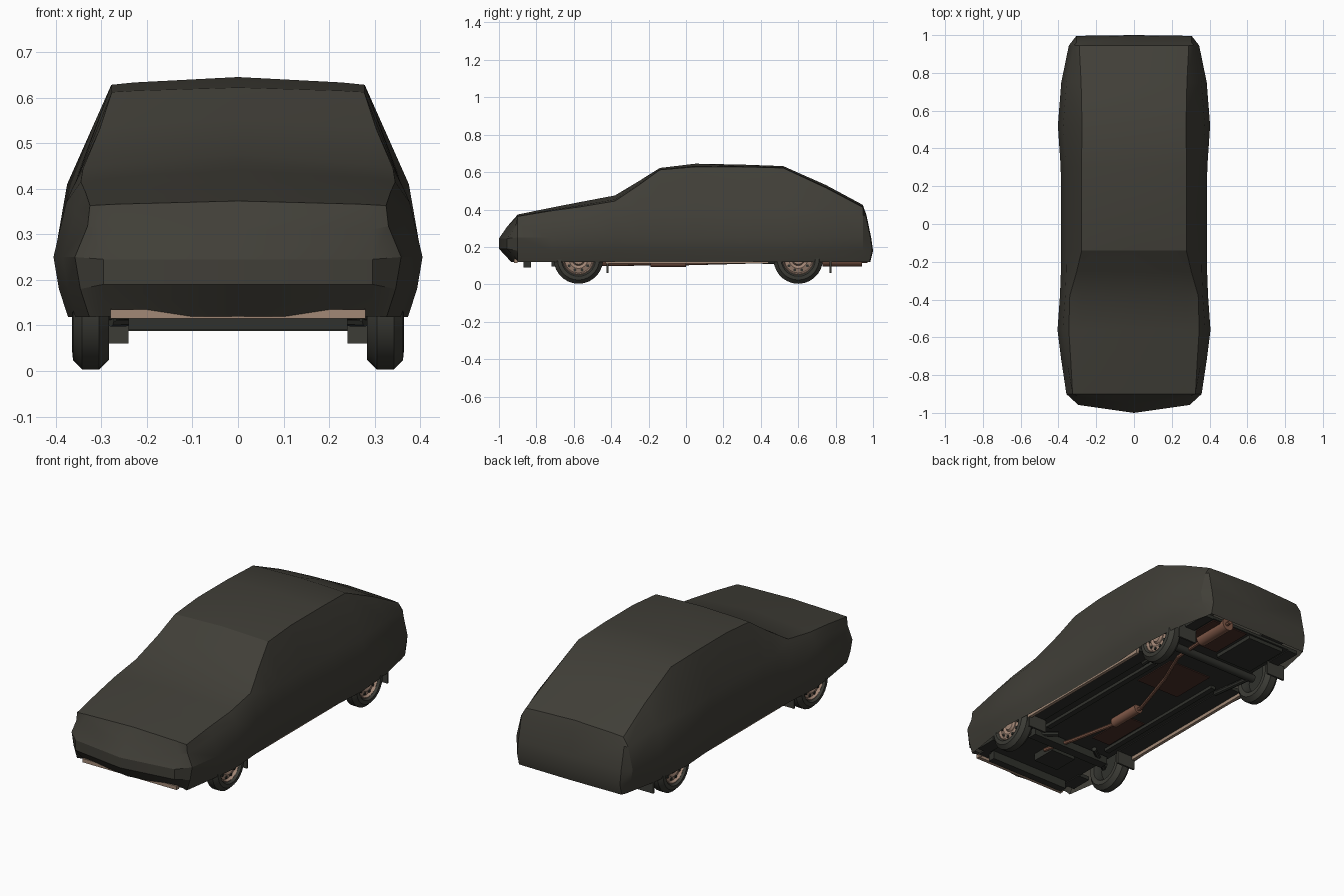
import bpy, bmesh, math
from mathutils import Vector, Matrix

if "Cube" in bpy.data.objects:
    bpy.data.objects.remove(bpy.data.objects["Cube"])


def mat(name, rgb):
    m = bpy.data.materials.new(name)
    m.diffuse_color = (*rgb, 1)
    m.use_nodes = True
    m.node_tree.nodes["Principled BSDF"].inputs["Base Color"].default_value = m.diffuse_color
    return m


COVER = mat("cover_cloth", (0.052, 0.049, 0.039))
TYRE = mat("tyre_rubber", (0.045, 0.045, 0.037))
RIM = mat("rim_metal", (0.36, 0.24, 0.18))
UNDER = mat("underbody_dark", (0.03, 0.031, 0.026))
RUST = mat("exhaust_rust", (0.22, 0.10, 0.065))
SILL = mat("sill_paint", (0.36, 0.25, 0.18))
SHIELD = mat("floor_red_brown", (0.07, 0.03, 0.022))


def finish(name, bm, material, angle=30):
    bmesh.ops.remove_doubles(bm, verts=bm.verts, dist=1e-4)
    bmesh.ops.recalc_face_normals(bm, faces=bm.faces)
    me = bpy.data.meshes.new(name)
    bm.to_mesh(me)
    bm.free()
    me.materials.append(material)
    ob = bpy.data.objects.new(name, me)
    bpy.context.collection.objects.link(ob)
    bpy.ops.object.select_all(action='DESELECT')
    ob.select_set(True)
    bpy.context.view_layer.objects.active = ob
    bpy.ops.object.shade_smooth_by_angle(angle=math.radians(angle))
    return ob


def mirror(ob):
    ob.modifiers.new("mirror", 'MIRROR').use_axis[0] = True
    return ob


def grid(bm, rows):
    vs = [[bm.verts.new(p) for p in r] for r in rows]
    for a, b in zip(vs, vs[1:]):
        for i in range(len(a) - 1):
            bm.faces.new((a[i], a[i + 1], b[i + 1], b[i]))


def box(name, lo, hi, material, both=False):
    bm = bmesh.new()
    bmesh.ops.create_cube(bm, size=1)
    for v in bm.verts:
        v.co = [lo[i] + (v.co[i] + 0.5) * (hi[i] - lo[i]) for i in range(3)]
    ob = finish(name, bm, material)
    return mirror(ob) if both else ob


def rod(name, a, b, r, material, segs=12, both=False):
    a, b = Vector(a), Vector(b)
    bm = bmesh.new()
    m = Matrix.Translation((a + b) / 2) @ (b - a).to_track_quat('Z', 'Y').to_matrix().to_4x4()
    bmesh.ops.create_cone(bm, cap_ends=True, segments=segs, radius1=r, radius2=r,
                          depth=(b - a).length, matrix=m)
    ob = finish(name, bm, material, 40)
    return mirror(ob) if both else ob


def lathe(name, profile, centre, material, segs=28):
    # profile of (x, radius), spun about the axle
    bm = bmesh.new()
    rows = []
    for i in range(segs + 1):
        t = 2 * math.pi * i / segs
        rows.append([(x, centre[1] + r * math.cos(t), centre[2] + r * math.sin(t))
                     for x, r in profile])
    grid(bm, rows)
    return mirror(finish(name, bm, material))


# cloth cover: half rings along y (y, top z, crease x, crease z, widest x)
stations = [
    (-.90, .373, .325, .363, .358), (-.72, .410, .335, .393, .385),
    (-.56, .441, .345, .415, .405), (-.38, .475, .340, .445, .392),
    (-.25, .553, .303, .532, .387), (-.14, .622, .277, .612, .386),
    (.05, .645, .278, .628, .386), (.30, .640, .278, .628, .388),
    (.52, .632, .275, .622, .403), (.75, .530, .280, .515, .385),
    (.945, .425, .290, .412, .345)]
rings = []
for y, zc, cx, cz, w in stations:
    bz = min(.41, cz - .045)
    rings.append([(0, y, zc), (.82 * cx, y, cz + .3 * (zc - cz)), (cx, y, cz),
                  (w - .028, y, bz), (w, y, .25), (w - .012, y, .18), (w - .032, y, .118)])


def end_panel(bm, ring, rows, corner, dy):
    grid(bm, [[ring[2], ring[1], ring[0]]] +
         [[ring[i + 3], (corner, y + dy, z), (0, y, z)] for i, (y, z) in enumerate(rows)])


bm = bmesh.new()
grid(bm, rings)
end_panel(bm, rings[0], [(-.955, .31), (-1.0, .245), (-1.0, .19), (-.935, .12)], .295, .042)
end_panel(bm, rings[-1], [(.965, .37), (.99, .25), (1.0, .18), (.985, .12)], .305, -.004)
mirror(finish("car_cover", bm, COVER, 26))

# wheels
for tag, y in (("front", -.575), ("rear", .60)):
    c = (0, y, .135)
    lathe(tag + "_tyre", [(.285, .085), (.283, .11), (.305, .132), (.342, .132),
                          (.362, .112), (.364, .092), (.352, .084)], c, TYRE)
    lathe(tag + "_rim", [(.285, .086), (.30, .075), (.325, .07), (.325, 0)], c, UNDER)
    lathe(tag + "_wheel_disc", [(.350, .087), (.354, .080), (.340, .074), (.348, .05),
                                (.342, .035), (.354, .028), (.356, 0)], c, RIM)
    for k in range(10):
        t = 2 * math.pi * k / 10
        p = (y + .061 * math.cos(t), .135 + .061 * math.sin(t))
        rod(tag + "_rim_hole", (.340, *p), (.3485, *p), .008, UNDER, 8, True)

# floor, closing panels and sills
box("floor_pan", (-.26, -.86, .135), (.26, .93, .15), UNDER)
box("inner_wheel_arch_roof", (.2, -.85, .27), (.34, .92, .28), UNDER, True)
box("side_floor", (.25, -.43, .13), (.34, .44, .15), UNDER, True)
box("rear_corner_floor", (.25, .76, .13), (.31, .93, .15), UNDER, True)
box("front_corner_floor", (.25, -.86, .13), (.32, -.74, .15), UNDER, True)
box("sill", (.335, -.43, .112), (.352, .44, .15), SILL, True)
box("front_valance", (-.24, -.87, .09), (.24, -.83, .14), UNDER)
box("front_lip", (-.28, -.92, .115), (.28, -.90, .135), SILL)
box("front_tray", (-.28, -.91, .13), (.28, -.85, .14), UNDER)
box("floor_rib", (.18, -.45, .118), (.21, .40, .136), UNDER, True)
box("tunnel_panel", (-.12, .20, .13), (.14, .46, .136), SHIELD)
box("left_floor_panel", (-.17, -.40, .13), (-.06, -.12, .136), SHIELD)
box("rear_floor_panel", (.02, .68, .13), (.24, .92, .136), SHIELD)
box("spare_wheel_tray", (-.22, .66, .115), (0, .92, .136), UNDER)

# axles, suspension and engine sump
rod("rear_axle", (-.29, .60, .125), (.29, .60, .125), .022, UNDER)
rod("front_axle", (-.29, -.575, .13), (.29, -.575, .13), .018, UNDER)
box("front_crossmember", (-.24, -.55, .088), (.24, -.50, .13), UNDER)
box("sump", (-.09, -.72, .095), (.06, -.58, .135), UNDER)
rod("rear_trailing_arm", (.24, .36, .125), (.26, .60, .115), .013, UNDER, 8, True)
rod("front_control_arm", (.12, -.46, .115), (.28, -.575, .11), .013, UNDER, 8, True)

# mud flaps
box("front_mud_flap", (.24, -.425, .06), (.35, -.415, .13), TYRE, True)
box("rear_mud_flap", (.24, .768, .06), (.35, .778, .14), TYRE, True)

# exhaust line
path = [(.07, -.63, .115), (.03, -.45, .108), (-.03, -.18, .11), (-.03, .02, .112),
        (.06, .32, .12), (.14, .52, .13), (.16, .74, .125), (.17, .97, .125)]
for a, b in zip(path, path[1:]):
    rod("exhaust_pipe", a, b, .010, RUST, 8)
rod("middle_silencer", (-.03, -.19, .118), (-.03, .0, .118), .026, RUST, 14)
rod("rear_silencer", (.16, .73, .13), (.16, .94, .13), .035, RUST, 14)
